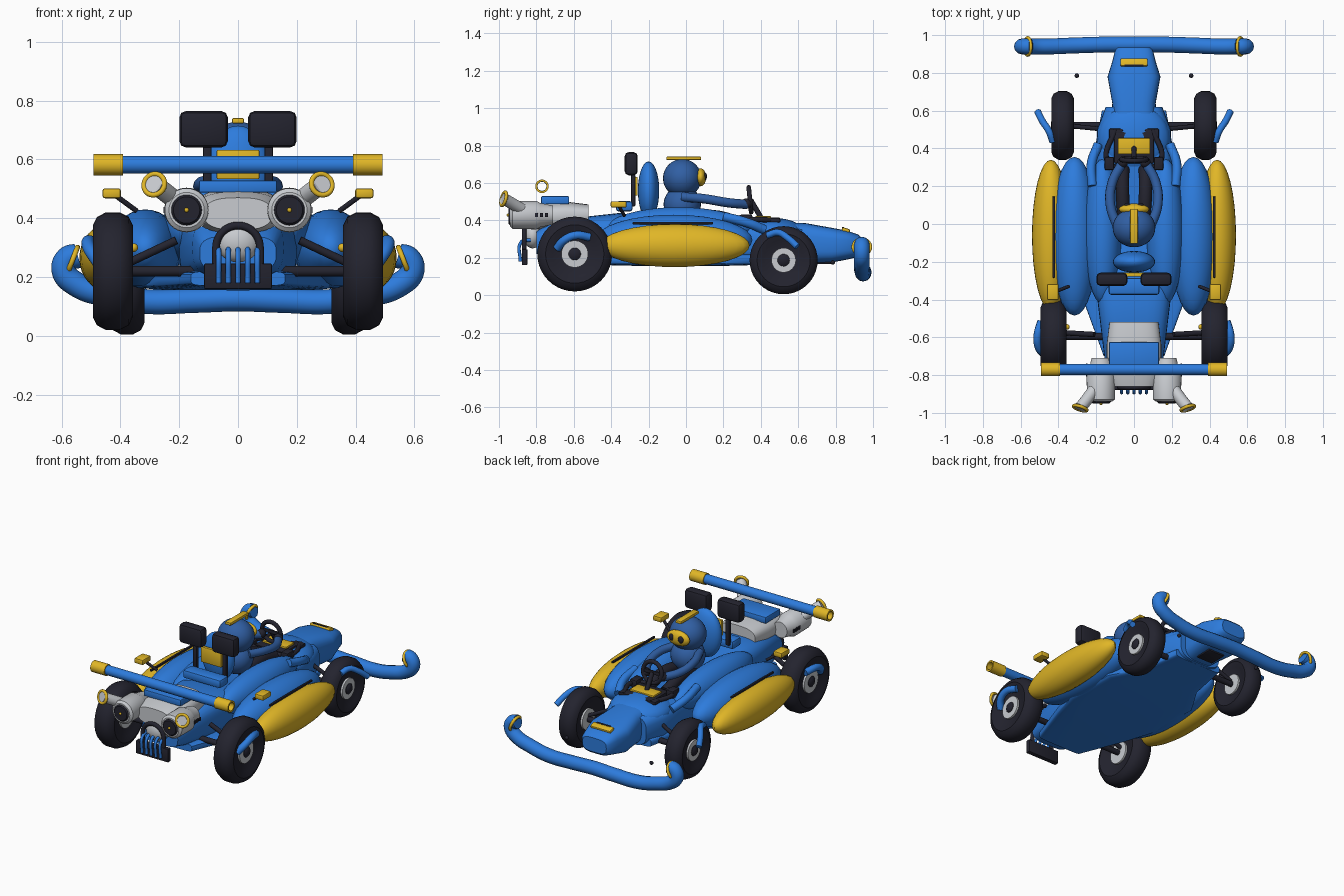
import bpy, bmesh, math
from mathutils import Vector, Matrix

if "Cube" in bpy.data.objects:
    bpy.data.objects.remove(bpy.data.objects["Cube"])

def material(name, rgb):
    m = bpy.data.materials.new(name)
    m.diffuse_color = (*rgb, 1)
    m.use_nodes = True
    m.node_tree.nodes["Principled BSDF"].inputs["Base Color"].default_value = m.diffuse_color
    return m

BLUE = material("blue paint", (0.026, 0.2, 0.72))
SUIT = material("suit blue", (0.03, 0.115, 0.37))
YELLOW = material("yellow paint", (0.75, 0.47, 0.02))
BLACK = material("black rubber", (0.017, 0.017, 0.028))
SILVER = material("silver metal", (0.58, 0.6, 0.63))

def finish(name, bm, mat, smooth=True):
    bmesh.ops.recalc_face_normals(bm, faces=bm.faces)
    me = bpy.data.meshes.new(name)
    bm.to_mesh(me)
    bm.free()
    me.materials.append(mat)
    ob = bpy.data.objects.new(name, me)
    bpy.context.collection.objects.link(ob)
    if smooth:
        bpy.ops.object.select_all(action='DESELECT')
        ob.select_set(True)
        bpy.context.view_layer.objects.active = ob
        bpy.ops.object.shade_smooth_by_angle(angle=math.radians(40))
    return ob

def box(name, c, size, mat, bevel=0.008, rx=0):
    bm = bmesh.new()
    bmesh.ops.create_cube(bm, size=1)
    bmesh.ops.scale(bm, vec=size, verts=bm.verts)
    if bevel:
        bmesh.ops.bevel(bm, geom=bm.edges[:], offset=min(bevel, min(size) * 0.45), segments=2, affect='EDGES', profile=0.5)
    bmesh.ops.transform(bm, matrix=Matrix.Translation(c) @ Matrix.Rotation(rx, 4, 'X'), verts=bm.verts)
    return finish(name, bm, mat)

def ball(name, c, r, mat, seg=28, rz=0):
    bm = bmesh.new()
    bmesh.ops.create_uvsphere(bm, u_segments=seg, v_segments=seg // 2, radius=1)
    bmesh.ops.scale(bm, vec=r, verts=bm.verts)
    bmesh.ops.transform(bm, matrix=Matrix.Translation(c) @ Matrix.Rotation(rz, 4, 'Z'), verts=bm.verts)
    return finish(name, bm, mat)

def skin(name, rings, mat, caps=True, loop=False):
    bm = bmesh.new()
    vs = [[bm.verts.new(p) for p in r] for r in rings]
    n = len(vs[0])
    for i in range(len(vs) if loop else len(vs) - 1):
        a, b = vs[i], vs[(i + 1) % len(vs)]
        for j in range(n):
            bm.faces.new((a[j], a[(j + 1) % n], b[(j + 1) % n], b[j]))
    if caps and not loop:
        bm.faces.new(vs[0])
        bm.faces.new(vs[-1])
    return finish(name, bm, mat)

def lathe(name, profile, c, axis, mat, seg=32, loop=False):
    """Revolve (distance, radius) pairs about an axis through c."""
    q = Vector((0, 0, 1)).rotation_difference(Vector(axis))
    turn = [2 * math.pi * k / seg for k in range(seg)]
    rings = [[Vector(c) + q @ Vector((r * math.cos(t), r * math.sin(t), d)) for t in turn] for d, r in profile]
    return skin(name, rings, mat, loop=loop)

def ring(name, c, axis, R, r, mat):
    prof = [(r * math.sin(k * math.pi / 5), R + r * math.cos(k * math.pi / 5)) for k in range(10)]
    return lathe(name, prof, c, axis, mat, loop=True)

def tube(name, pts, r, mat, smooth=True):
    cu = bpy.data.curves.new(name, 'CURVE')
    cu.dimensions = '3D'
    cu.bevel_depth, cu.bevel_resolution, cu.use_fill_caps = r, 4, True
    sp = cu.splines.new('BEZIER')
    sp.bezier_points.add(len(pts) - 1)
    sp.resolution_u = 8
    for b, p in zip(sp.bezier_points, pts):
        b.co = p
        b.handle_left_type = b.handle_right_type = 'AUTO' if smooth else 'VECTOR'
    cu.materials.append(mat)
    ob = bpy.data.objects.new(name, cu)
    bpy.context.collection.objects.link(ob)
    bpy.ops.object.select_all(action='DESELECT')
    ob.select_set(True)
    bpy.context.view_layer.objects.active = ob
    bpy.ops.object.convert(target='MESH')
    bpy.ops.object.shade_smooth_by_angle(angle=math.radians(40))

def hull(name, sections, mat, power=0.6, seg=32):
    """Loft rounded sections given as (y, half width, bottom, top)."""
    s = lambda v: math.copysign(abs(v) ** power, v)
    rings = []
    for y, w, lo, hi in sections:
        ts = [2 * math.pi * k / seg for k in range(seg)]
        rings.append([(w * s(math.cos(t)), y, (lo + hi) / 2 + (hi - lo) / 2 * s(math.sin(t))) for t in ts])
    return skin(name, rings, mat)

# Central body, floor and nose
hull("central_body", [(-.80, .13, .22, .34), (-.72, .155, .2, .40), (-.35, .2, .165, .44), (-.2, .2, .165, .38),
                      (.2, .2, .165, .37), (.35, .2, .165, .39), (.5, .195, .165, .38), (.62, .15, .165, .36)], BLUE)
hull("nose", [(.5, .12, .17, .39), (.64, .115, .17, .385), (.78, .14, .175, .36), (.86, .115, .19, .345),
              (.92, .1, .205, .325), (.935, .085, .22, .31)], BLUE)
hull("floor_pan", [(-.7, .16, .17, .22), (-.4, .27, .16, .22), (-.2, .33, .155, .22), (.15, .33, .155, .22),
                   (.33, .22, .16, .22), (.6, .17, .165, .22)], BLUE, 0.35)
ball("front_cowl", (0, .45, .33), (.19, .19, .085), BLUE)
box("nose_skid", (0, .72, .178), (.12, .12, .025), BLACK)
box("nose_badge", (0, .855, .348), (.145, .045, .02), YELLOW, rx=-.3)
box("nose_slot", (0, .84, .362), (.1, .01, .006), BLACK, 0, -.3)

# Front bumper with curled ends
half = [(.15, .95, .12), (.32, .945, .117), (.45, .94, .14), (.55, .94, .175), (.592, .94, .22), (.58, .94, .262), (.545, .94, .272)]
tube("front_bumper", [(-x, y, z) for x, y, z in reversed(half)] + [(0, .95, .125)] + half, .042, BLUE)

for s in (-1, 1):
    ring("bumper_ring", (s * .563, .94, .258), (s * .9, 0, .35), .046, .009, YELLOW)
    # Side pods
    ball("inner_pod", (s * .165, -.04, .355), (.1, .385, .115), BLUE, 32)
    ball("outer_pod", (s * .315, -.065, .295), (.125, .42, .135), BLUE, 32)
    ball("yellow_side_pod", (s * .44, -.06, .265), (.1, .4, .115), YELLOW, 32)
    box("pod_strip", (s * .425, -.07, .385), (.014, .43, .012), BLACK, .003)
    tube("cowl_rail", [(s * .22, .2, .42), (s * .225, .32, .39), (s * .19, .42, .35)], .025, BLUE)
    # Mirrors
    tube("mirror_stem", [(s * .345, -.33, .425), (s * .42, -.36, .48)], .009, BLACK, False)
    box("mirror", (s * .43, -.36, .485), (.062, .085, .034), YELLOW)

    # Wheels
    for tag, x, y, z, R, w in (("rear", .426, -.595, .22, .2, .068), ("front", .378, .522, .187, .182, .06)):
        prof = [(-w * .6, R * .4), (-w * .85, R * .6), (-w, R * .78), (-w * .8, R * .92), (-w * .35, R), (w * .35, R),
                (w * .8, R * .92), (w, R * .78), (w * .85, R * .6), (w * .6, R * .4)]
        lathe(tag + "_tyre", prof, (x * s, y, z), (1, 0, 0), BLACK, 40)
        e = w * .6
        lathe(tag + "_hub", [(-e - .012, R * .3), (-e - .012, R * .36), (e + .012, R * .36), (e + .012, R * .3)],
              (x * s, y, z), (1, 0, 0), SILVER)
        lathe(tag + "_hub_cap", [(0, .033), (.035, .033), (.045, .02)], (s * (x + e - .02), y, z), (s, 0, 0), BLACK, 20)
        lathe(tag + "_axle", [(0, .018), (x - .12, .018)], (s * .12, y, z), (s, 0, 0), BLACK, 16)

    # Fender arcs
    tube("rear_fender", [(s * .475, -.69, .25), (s * .505, -.65, .295), (s * .51, -.59, .32), (s * .49, -.515, .31)], .022, BLUE)
    tube("front_fender", [(s * .43, .435, .32), (s * .45, .49, .335), (s * .485, .545, .305), (s * .51, .595, .26)], .018, BLUE)
    # Suspension rods and bolts
    tube("rear_rod", [(s * .21, -.585, .325), (s * .38, -.575, .245)], .014, BLACK, False)
    tube("front_rod", [(s * .15, .5, .3), (s * .35, .52, .2)], .012, BLACK, False)
    ball("rod_bolt", (s * .355, -.545, .3), (.015,) * 3, YELLOW, 12)
    ball("front_bolt", (s * .303, .785, .175), (.012,) * 3, BLACK, 12)

    # Engine cylinders and exhausts
    lathe("engine_cylinder", [(0, .06), (.012, .074), (.14, .076), (.16, .065), (.23, .05)],
          (s * .175, -.94, .428), (0, 1, 0), SILVER)
    lathe("cylinder_cap", [(0, .045), (.008, .052), (.02, .052)], (s * .175, -.95, .428), (0, 1, 0), BLACK)
    ball("cap_bolt", (s * .175, -.951, .428), (.008,) * 3, YELLOW, 12)
    tube("exhaust_pipe", [(s * .2, -.86, .45), (s * .25, -.93, .49), (s * .284, -.972, .515)], .032, SILVER)
    ring("exhaust_ring", (s * .285, -.975, .515), (s * .3, -.9, .25), .037, .009, YELLOW)
    lathe("exhaust_hole", [(0, .03), (.004, .03)], (s * .286, -.975, .516), (s * .3, -.9, .25), SILVER, 20)
    for k in range(3):
        box("cylinder_vent", (s * .25, -.80 + .027 * k, .428), (.008, .016, .022), BLACK, .002)

    # Headrests
    box("headrest", (s * .117, -.293, .703), (.165, .07, .124), BLACK, .022)
    box("headrest_post", (s * .105, -.282, .56), (.028, .022, .17), BLACK, .005)
    # Driver arms and legs
    tube("driver_arm", [(s * .085, -.02, .525), (s * .125, .1, .515), (s * .115, .22, .495), (s * .06, .325, .485)], .025, SUIT)
    ball("glove", (s * .06, .325, .49), (.028, .03, .028), BLACK, 16)
    tube("driver_leg", [(s * .05, -.03, .4), (s * .06, .15, .42), (s * .06, .3, .38)], .035, BLACK)
    tube("dash_bracket", [(s * .06, .29, .4), (s * .14, .33, .405), (s * .1, .5, .4)], .014, BLACK)

# Rear wing tube
lathe("rear_wing_tube", [(-.4, .03), (.4, .03), (.4, .024), (-.4, .024)], (0, -.77, .582), (1, 0, 0), BLUE, 28, True)
for s in (-1, 1):
    lathe("wing_sleeve", [(-.05, .036), (.05, .036), (.05, .025), (-.05, .025)], (s * .442, -.77, .582), (1, 0, 0), YELLOW, 28, True)

# Engine block and rear grille
hull("engine_block", [(-.86, .115, .36, .47), (-.78, .145, .35, .49), (-.64, .145, .35, .5), (-.52, .13, .37, .485)], SILVER, .75)
box("engine_lid", (0, -.7, .508), (.265, .15, .042), BLUE, .006)
ball("rear_dome", (0, -.82, .32), (.075, .05, .07), SILVER)
arch = [(.075 * math.cos(a), -.865, .3 + .075 * math.sin(a)) for a in [math.pi * k / 8 for k in range(9)]]
tube("grille_arch", [(.075, -.865, .24)] + arch + [(-.075, -.865, .24)], .013, BLACK)
box("grille_plate", (0, -.863, .203), (.23, .03, .085), BLACK, .004)
for k in range(5):
    tube("grille_rib", [((k - 2) * .033, -.83, .295), ((k - 2) * .033, -.88, .285), ((k - 2) * .033, -.886, .18)], .009, BLUE)

# Seat
ball("seat_back", (0, -.2, .56), (.112, .057, .155), BLUE)
box("seat_crossbar", (0, -.33, .475), (.27, .09, .055), BLUE, .015)
box("seat_plate", (0, -.268, .583), (.145, .02, .1), YELLOW, .004)

# Driver
ball("driver_body", (0, -.02, .485), (.105, .1, .1), SUIT)
ball("helmet", (0, -.02, .625), (.113, .103, .103), SUIT, 32)
box("helmet_crest", (0, -.012, .732), (.04, .185, .018), YELLOW, .004)
ball("visor", (0, .078, .63), (.08, .03, .048), YELLOW, 24)
for s in (-1, 1):
    ball("visor_eye", (s * .033, .1, .635), (.019, .012, .022), BLACK, 16)

# Steering wheel and dash
ring("steering_wheel", (0, .342, .51), (0, 1, .1), .066, .013, BLACK)
tube("steering_column", [(0, .345, .51), (0, .41, .4)], .014, BLACK, False)
box("wheel_spoke", (0, .342, .51), (.13, .014, .022), BLACK, .004)
box("dash_base", (0, .405, .397), (.21, .17, .028), BLACK)
box("dash_plate", (0, .412, .414), (.17, .085, .016), YELLOW, .004)
for s in (-1, 1):
    box("dash_lug", (s * .095, .475, .4), (.075, .06, .022), BLACK)
    box("dash_side", (s * .13, .32, .405), (.05, .07, .05), BLACK)
